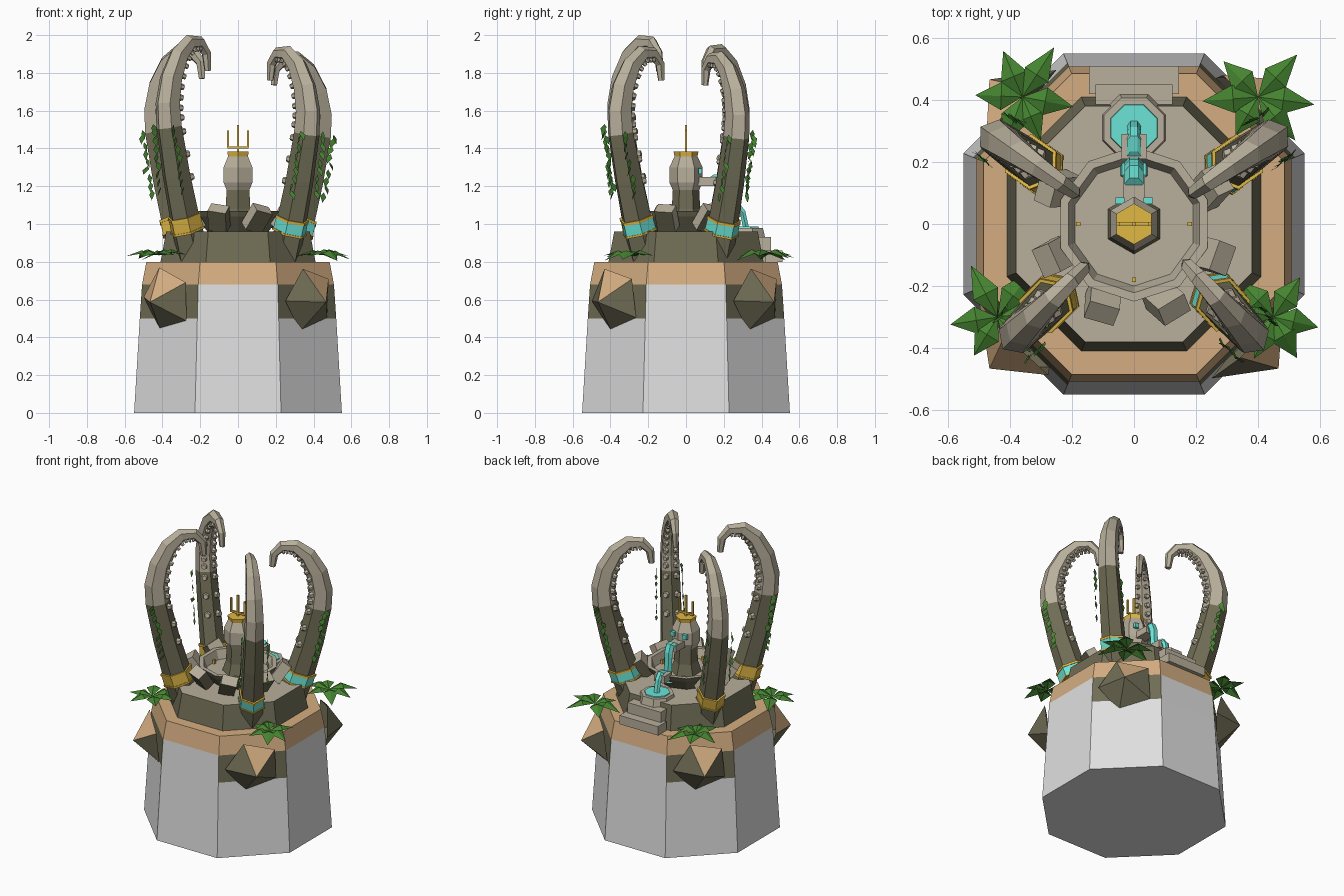
import bpy, bmesh, random
from math import sin, cos, pi, radians, hypot
from mathutils import Vector, Matrix

random.seed(4)
if "Cube" in bpy.data.objects:
    bpy.data.objects.remove(bpy.data.objects["Cube"])


def material(name, rgb):
    m = bpy.data.materials.new(name)
    m.use_nodes = True
    m.diffuse_color = (*rgb, 1)
    m.node_tree.nodes["Principled BSDF"].inputs["Base Color"].default_value = (*rgb, 1)
    return m


white = material("pale grey", (.74, .74, .74))
sand = material("sand", (.66, .42, .22))
stone = material("light stone", (.48, .43, .33))
moss = material("dark olive stone", (.16, .15, .09))
cyan = material("cyan water", (.15, .78, .68))
gold = material("gold", (.75, .48, .06))
green = material("leaf green", (.06, .23, .03))


def finish(name, bm, mats, rule=None):
    """Turn a bmesh into an object; rule maps a face to a material slot."""
    bmesh.ops.recalc_face_normals(bm, faces=bm.faces[:])
    bm.normal_update()
    if rule:
        for f in bm.faces:
            f.material_index = rule(f)
    me = bpy.data.meshes.new(name)
    bm.to_mesh(me)
    bm.free()
    for m in mats:
        me.materials.append(m)
    ob = bpy.data.objects.new(name, me)
    bpy.context.collection.objects.link(ob)
    return ob


def loft(bm, rings):
    loops = [[bm.verts.new(p) for p in ring] for ring in rings]
    n = len(loops[0])
    for a, b in zip(loops, loops[1:]):
        for i in range(n):
            bm.faces.new((a[i], a[(i + 1) % n], b[(i + 1) % n], b[i]))
    bm.faces.new(loops[0])
    bm.faces.new(loops[-1])
    return bm


def lathe(name, profile, sides, mats, rule=None, at=(0, 0), turn=.5):
    """Faceted solid of (radius, height) pairs."""
    rings = [[(at[0] + r * cos((i + turn) * 2 * pi / sides),
               at[1] + r * sin((i + turn) * 2 * pi / sides), z)
              for i in range(sides)] for r, z in profile]
    return finish(name, loft(bmesh.new(), rings), mats, rule)


def box(bm, centre, size, rot=None):
    m = Matrix.Translation(centre) @ (rot or Matrix()) @ Matrix.Diagonal((*size, 1))
    bmesh.ops.create_cube(bm, size=1, matrix=m)


def top_light(f):
    return 0 if f.normal.z > .35 else 1


# Octagonal plinth: sand rim, olive panels on the corner faces
OCT = 1 / cos(pi / 8)


def plinth_rule(f):
    z = f.calc_center_median().z
    if z > .68:
        return 1
    corner = min(abs(f.normal.x), abs(f.normal.y)) > .4
    return 2 if z > .5 and corner else 0


lathe("plinth", [(.55 * OCT, 0), (.52 * OCT, .5), (.508 * OCT, .68), (.485 * OCT, .8)],
      8, [white, sand, moss], plinth_rule)
lathe("platform", [(.41 * OCT, .8), (.38 * OCT, .96)], 8, [stone, moss], top_light)

# Bowl with sunken floor
lathe("bowl", [(.17, .96), (.235, 1.04), (.25, 1.07), (.222, 1.07), (.2, 1.01), (.02, 1.01)],
      10, [stone, moss], lambda f: 1 if f.normal.z < -.2 else 0)

# Broken blocks leaning on the bowl
bm = bmesh.new()
for deg in (-112, -68, -22, 25, 155, 202):
    a = radians(deg)
    rot = Matrix.Rotation(a, 4, 'Z') @ Matrix.Rotation(radians(35), 4, 'Y') \
        @ Matrix.Rotation(radians(random.uniform(-20, 20)), 4, 'X')
    box(bm, (.27 * cos(a), .27 * sin(a), 1.03), (.07, .1, .13), rot)
finish("bowl_blocks", bm, [stone, moss], lambda f: 0 if f.normal.z > -.1 else 1)

# Central figure
lathe("statue", [(.1, 1.0), (.075, 1.08), (.07, 1.18), (.088, 1.22), (.088, 1.3), (.06, 1.36)],
      6, [stone, moss], lambda f: 1 if f.calc_center_median().z < 1.2 else 0)
lathe("crown", [(.06, 1.355), (.066, 1.385), (.05, 1.385)], 6, [gold])
bm = bmesh.new()
box(bm, (0, 0, 1.45), (.012, .012, .15))
box(bm, (0, 0, 1.405), (.11, .012, .012))
for s in (-1, 1):
    box(bm, (s * .052, 0, 1.45), (.01, .012, .09))
finish("trident", bm, [gold])
bm = bmesh.new()
for x, y in ((-.18, 0), (.18, 0), (0, -.18)):
    box(bm, (x, y, 1.02), (.014, .014, .03))
finish("bowl_studs", bm, [gold])
bm = bmesh.new()
for s in (-1, 1):
    box(bm, (s * .045, .075, 1.28), (.03, .02, .03))
finish("statue_eyes", bm, [cyan])

# Spout, falling water, pool and steps at the back
bm = bmesh.new()
box(bm, (0, .11, 1.225), (.07, .1, .045))
finish("spout", bm, [stone])
bm = bmesh.new()
box(bm, (0, .25, 1.065), (.08, .08, .05))
finish("overflow_lip", bm, [stone])


def stream(name, points, radius):
    rings = [[(radius * cos(i * pi / 3), y + radius * .7 * sin(i * pi / 3), z + radius * .5 * sin(i * pi / 3))
              for i in range(6)] for y, z in points]
    finish(name, loft(bmesh.new(), rings), [cyan])


stream("upper_fall", [(.13, 1.25), (.17, 1.25), (.19, 1.2), (.2, 1.02)], .03)
stream("lower_fall", [(.22, 1.09), (.27, 1.1), (.3, 1.06), (.32, .97)], .022)
lathe("splash_ring", [(.05, 1.01), (.045, 1.03)], 6, [cyan], at=(0, .18))
lathe("pool_rim", [(.12, .92), (.105, .98)], 8, [stone], at=(0, .31))
lathe("pool_water", [(.085, .97), (.08, .986)], 8, [cyan], at=(0, .31))
bm = bmesh.new()
box(bm, (0, .465, .83), (.29, .09, .06))
box(bm, (0, .4, .865), (.25, .1, .13))
finish("back_steps", bm, [stone])

# Tentacles: (outward distance, height, radius) along the centre line
PATH = [(.1, .82, .1), (.165, 1.0, .09), (.235, 1.25, .083), (.29, 1.5, .077),
        (.3, 1.62, .073), (.275, 1.75, .067), (.215, 1.87, .056), (.14, 1.935, .045),
        (.06, 1.935, .036), (.01, 1.88, .028), (0, 1.79, .02)]


class Tentacle:
    def __init__(self, tip, deg, height):
        self.tip = Vector((*tip, 0))
        self.u = Vector((cos(radians(deg)), sin(radians(deg)), 0))
        self.v = Vector((-self.u.y, self.u.x, 0))
        self.k = (height - .8) / 1.175

    def flat(self, t):
        i = min(int(t), len(PATH) - 2)
        d, z, r = (a + (b - a) * (t - i) for a, b in zip(PATH[i], PATH[i + 1]))
        return d, .8 + (z - .8) * self.k, r

    def frame(self, t):
        """Centre, outward normal and radius at path position t."""
        d, z, r = self.flat(t)
        a, b = self.flat(max(t - .5, 0)), self.flat(min(t + .5, len(PATH) - 1))
        td, tz = b[0] - a[0], b[1] - a[1]
        n = (self.u * tz - Vector((0, 0, td))) / hypot(td, tz)
        return self.tip + self.u * d + Vector((0, 0, z)), n, r

    def ring(self, t, grow=1):
        c, n, r = self.frame(t)
        return [c + (n * cos(k * pi / 3) + self.v * .85 * sin(k * pi / 3)) * r * grow
                for k in range(6)]


def leaf(bm, base, along, side, length, width, droop):
    """Folded pointed leaf of four triangles."""
    mid = base + along * length * .45 + Vector((0, 0, .03 * length / .18))
    end = base + along * length - Vector((0, 0, droop))
    drop = Vector((0, 0, width * .35))
    p = [bm.verts.new(q) for q in (base, mid, end, mid + side * width - drop, mid - side * width - drop)]
    for tri in ((0, 1, 3), (1, 2, 3), (0, 4, 1), (1, 4, 2)):
        bm.faces.new([p[i] for i in tri])


for name, tip, deg, height, band in (
        ("front_right", (-.16, -.14), 225, 2.0, gold), ("front_left", (.17, -.13), -48, 1.94, cyan),
        ("back_right", (-.19, .1), 145, 1.95, gold), ("back_left", (.19, .1), 35, 1.91, cyan)):
    t = Tentacle(tip, deg, height)
    finish("tentacle_" + name, loft(bmesh.new(), [t.ring(i) for i in range(len(PATH))]),
           [stone, moss], lambda f: 1 if f.calc_center_median().z < .8 + .7 * t.k else 0)
    finish("band_" + name, loft(bmesh.new(), [t.ring(.82, 1.09), t.ring(1.1, 1.09)]), [band])
    bm = bmesh.new()
    for lo in (.77, 1.1):
        loft(bm, [t.ring(lo, 1.14), t.ring(lo + .06, 1.14)])
    finish("band_trim_" + name, bm, [gold])
    # Two rows of suckers on the inner side
    bm = bmesh.new()
    for k in range(14):
        c, n, r = t.frame(1.9 + k * .48)
        for s in (-1, 1):
            out = (-n + t.v * s * .55).normalized()
            m = Matrix.Translation(c + out * r * .92) @ out.to_track_quat('Z', 'Y').to_matrix().to_4x4()
            bmesh.ops.create_cone(bm, cap_ends=True, segments=6, radius1=r * .3,
                                  radius2=r * .2, depth=.028, matrix=m)
    finish("suckers_" + name, bm, [stone])
    # Hanging vine of small leaves on the flanks
    bm = bmesh.new()
    for s in (-1, 1):
        for k in range(9):
            c, n, r = t.frame(1.8 + k * .17)
            out = (n * .5 + t.v * s).normalized()
            a = random.uniform(-.6, .6)
            down = Vector((0, 0, -1)) + t.u * a
            leaf(bm, c + out * (r + .012), down.normalized(), (n + t.v * a).normalized(), .055, .018, 0)
    finish("vine_" + name, bm, [green])

# Leafy clumps at the corners
for name, x, y in (("front_right", -.44, -.3), ("front_left", .45, -.3),
                   ("back_right", -.36, .41), ("back_left", .4, .41)):
    bm = bmesh.new()
    for k in range(6):
        a = k * pi / 3 + random.uniform(-.25, .25)
        leaf(bm, Vector((x, y, .835)), Vector((cos(a), sin(a), 0)), Vector((-sin(a), cos(a), 0)),
             random.uniform(.14, .19), .045, random.uniform(0, .03))
    finish("plant_" + name, bm, [green])

# Jutting corner rocks
for name, sx, sy in (("front_right", -1, -1), ("front_left", 1, -1),
                     ("back_right", -1, 1), ("back_left", 1, 1)):
    out = Vector((sx, sy, -.15)).normalized()
    m = Matrix.Translation((.375 * sx, .375 * sy, .6)) @ out.to_track_quat('Z', 'Y').to_matrix().to_4x4() \
        @ Matrix.Rotation(random.uniform(.1, .5), 4, 'Z')
    bm = bmesh.new()
    bmesh.ops.create_cone(bm, segments=5, radius1=.175, radius2=0, depth=.13,
                          matrix=m @ Matrix.Translation((0, 0, .065)))
    finish("rock_" + name, bm, [sand, moss], top_light)
